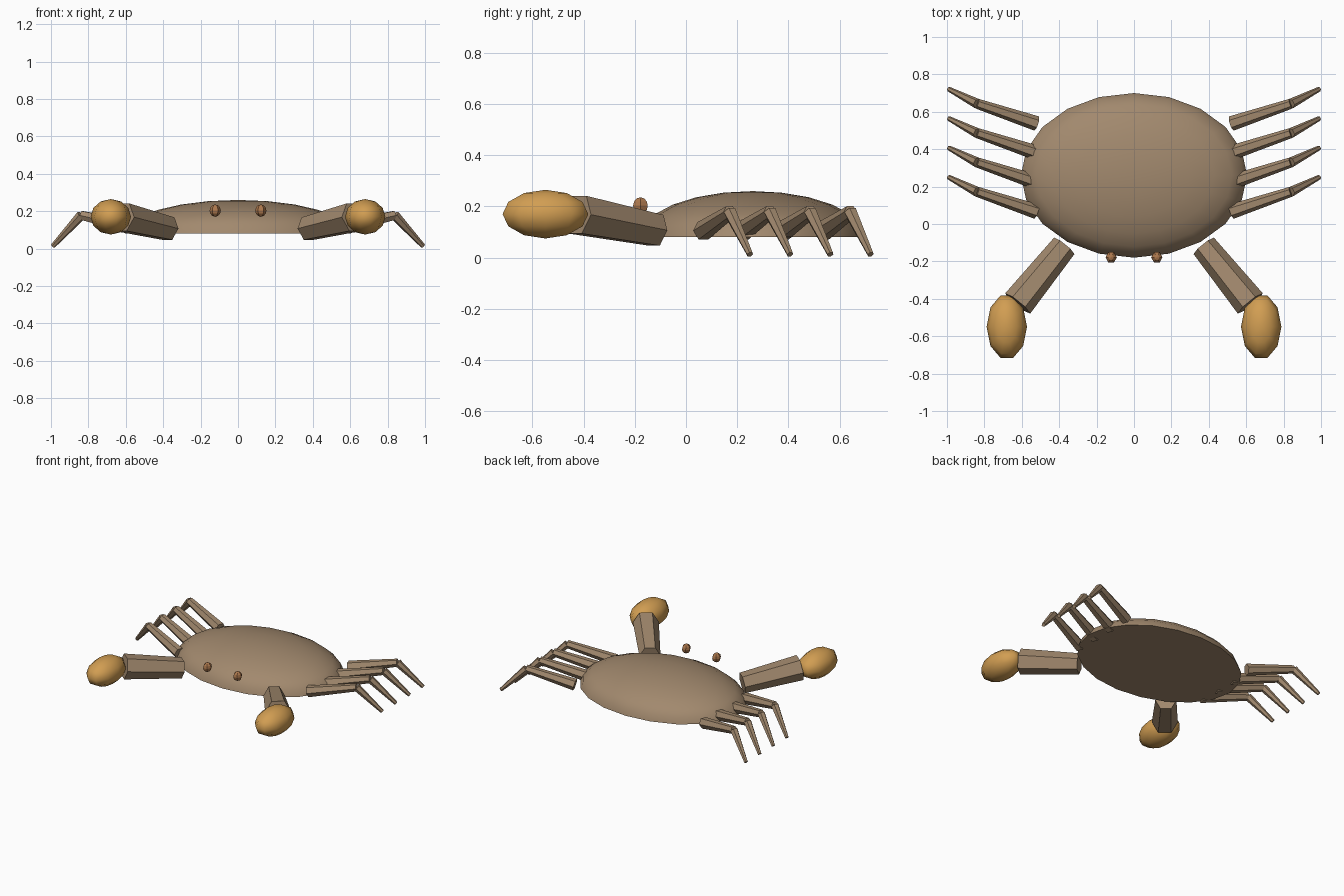
import bpy, bmesh, math
from mathutils import Vector

cube = bpy.data.objects.get("Cube")
if cube:
    bpy.data.objects.remove(cube, do_unlink=True)


def material(name, rgb):
    m = bpy.data.materials.new(name)
    m.use_nodes = True
    m.diffuse_color = (*rgb, 1)
    m.node_tree.nodes["Principled BSDF"].inputs["Base Color"].default_value = (*rgb, 1)
    return m


SHELL = material("shell brown", (0.36, 0.25, 0.155))
CLAW = material("claw orange", (0.64, 0.34, 0.085))
EYE = material("eye brown", (0.42, 0.19, 0.075))


def finish(name, bm, mat, smooth=None):
    bmesh.ops.recalc_face_normals(bm, faces=bm.faces[:])
    mesh = bpy.data.meshes.new(name)
    bm.to_mesh(mesh)
    bm.free()
    mesh.materials.append(mat)
    obj = bpy.data.objects.new(name, mesh)
    bpy.context.collection.objects.link(obj)
    if smooth:
        bpy.ops.object.select_all(action='DESELECT')
        obj.select_set(True)
        bpy.context.view_layer.objects.active = obj
        bpy.ops.object.shade_smooth_by_angle(angle=math.radians(smooth))
    return obj


def ellipsoid(name, centre, radii, segments, rings, mat, smooth=None, dome=False):
    bm = bmesh.new()
    bmesh.ops.create_uvsphere(bm, u_segments=segments, v_segments=rings, radius=1)
    # vertices of the outline lie on the y axis
    for v in bm.verts:
        v.co = Vector((v.co.y, v.co.x, v.co.z))
    if dome:
        low = [v for v in bm.verts if v.co.z < -0.01]
        bmesh.ops.delete(bm, geom=low, context='VERTS')
        bmesh.ops.holes_fill(bm, edges=[e for e in bm.edges if e.is_boundary], sides=0)
    for v in bm.verts:
        v.co = Vector(c + r * p for c, r, p in zip(centre, radii, v.co))
    return finish(name, bm, mat, smooth)


def limb(name, points, radii, side, mat, sides=6):
    """Tapered straight segments, each a closed prism with level top faces."""
    bm = bmesh.new()
    pts = [Vector((p[0] * side, p[1], p[2])) for p in points]
    for a, b, ra, rb in zip(pts, pts[1:], radii, radii[1:]):
        along = (b - a).normalized()
        across = along.cross(Vector((0, 0, 1))).normalized()
        up = across.cross(along)
        loops = []
        for p, r in ((a, ra), (b, rb)):
            angles = [math.tau * i / sides for i in range(sides)]
            loops.append([bm.verts.new(p + r * (across * math.cos(t) + up * math.sin(t)))
                          for t in angles])
        for i in range(sides):
            j = (i + 1) % sides
            bm.faces.new((loops[0][i], loops[0][j], loops[1][j], loops[1][i]))
        for loop in loops:
            bm.faces.new(loop)
    return finish(name, bm, mat)


# Domed shell with a flat belly
ellipsoid("shell", (0, 0.26, 0.08), (0.605, 0.44, 0.18), 20, 12, SHELL, 40, dome=True)

for side, label in ((1, "left"), (-1, "right")):
    # Eye bead
    ellipsoid(label + "_eye", (0.122 * side, -0.178, 0.203), (0.03, 0.033, 0.033), 6, 6, EYE)

    # Claw and its arm
    limb(label + "_arm", [(0.373, -0.117, 0.107), (0.622, -0.425, 0.168)],
         (0.07, 0.086), side, SHELL)
    ellipsoid(label + "_claw", (0.68 * side, -0.549, 0.17), (0.108, 0.176, 0.095),
              10, 6, CLAW, 60)

    # Four bent walking legs
    for i in range(4):
        y = 0.157 * i
        limb(f"{label}_leg_{i + 1}",
             [(0.52, 0.066 + y, 0.105), (0.838, 0.172 + y, 0.178), (0.99, 0.25 + y, 0.013)],
             (0.04, 0.027, 0.013), side, SHELL)
